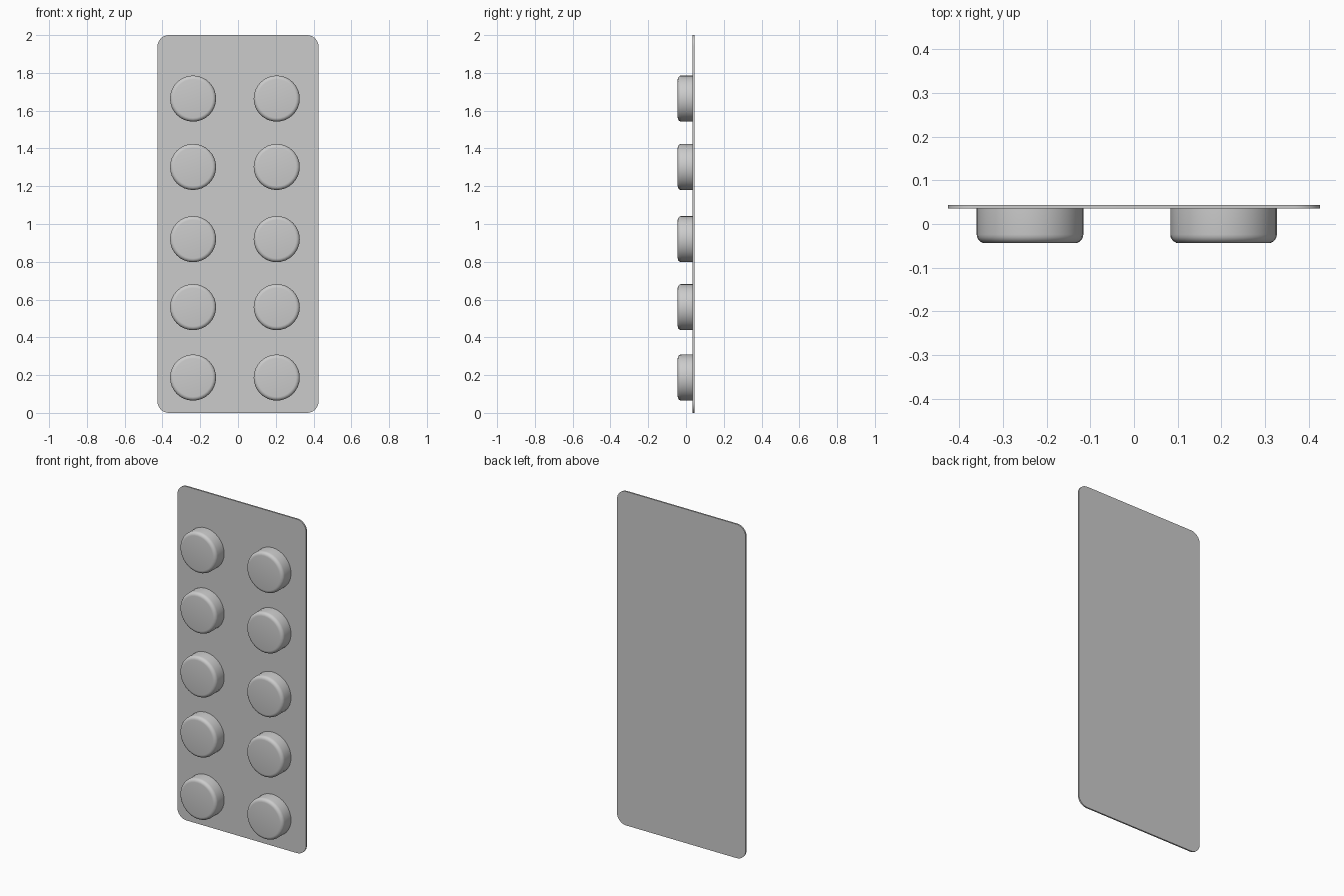
import bpy
import bmesh
import math
from mathutils import Matrix

cube = bpy.data.objects.get("Cube")
if cube:
    bpy.data.objects.remove(cube, do_unlink=True)

FRONT, BACK, SHEET_FRONT = -0.044, 0.044, 0.035
HALF_WIDTH, HEIGHT, CORNER = 0.426, 2.0, 0.06
RADIUS, ROUNDING = 0.122, 0.02
COLUMNS = {"right": -0.238, "left": 0.205}
ROWS = (0.187, 0.56, 0.92, 1.302, 1.664)

foil = bpy.data.materials.new("light_grey")
foil.use_nodes = True
colour = (0.6, 0.6, 0.6, 1)
foil.diffuse_color = colour
foil.node_tree.nodes["Principled BSDF"].inputs["Base Color"].default_value = colour


def make_object(name, bm):
    bmesh.ops.recalc_face_normals(bm, faces=bm.faces)
    mesh = bpy.data.meshes.new(name)
    bm.to_mesh(mesh)
    bm.free()
    mesh.materials.append(foil)
    obj = bpy.data.objects.new(name, mesh)
    bpy.context.collection.objects.link(obj)
    return obj


def smooth(obj):
    bpy.ops.object.select_all(action="DESELECT")
    obj.select_set(True)
    bpy.context.view_layer.objects.active = obj
    bpy.ops.object.shade_smooth_by_angle(angle=math.radians(30))


# Backing sheet: thin slab with rounded corners
bm = bmesh.new()
bmesh.ops.create_cube(bm, size=1)
bmesh.ops.scale(bm, vec=(2 * HALF_WIDTH, BACK - SHEET_FRONT, HEIGHT), verts=bm.verts)
bmesh.ops.translate(bm, vec=(0, (BACK + SHEET_FRONT) / 2, HEIGHT / 2), verts=bm.verts)
corners = [e for e in bm.edges if abs(e.verts[0].co.y - e.verts[1].co.y) > 0.001]
bmesh.ops.bevel(bm, geom=corners, offset=CORNER, segments=8, profile=0.5, affect="EDGES")
smooth(make_object("backing_sheet", bm))


# Pill pockets: discs with a rounded front rim
def pocket(name, x, z):
    depth = SHEET_FRONT - FRONT
    bm = bmesh.new()
    bmesh.ops.create_cone(bm, cap_ends=True, segments=32, radius1=RADIUS,
                          radius2=RADIUS, depth=depth)
    rim = [e for e in bm.edges if all(v.co.z > 0 for v in e.verts)]
    bmesh.ops.bevel(bm, geom=rim, offset=ROUNDING, segments=5, profile=0.5, affect="EDGES")
    place = Matrix.Translation((x, (FRONT + SHEET_FRONT) / 2, z))
    bm.transform(place @ Matrix.Rotation(math.pi / 2, 4, "X"))
    smooth(make_object(name, bm))


for side, x in COLUMNS.items():
    for row, z in enumerate(ROWS, 1):
        pocket(f"{side}_pocket_{row}", x, z)
